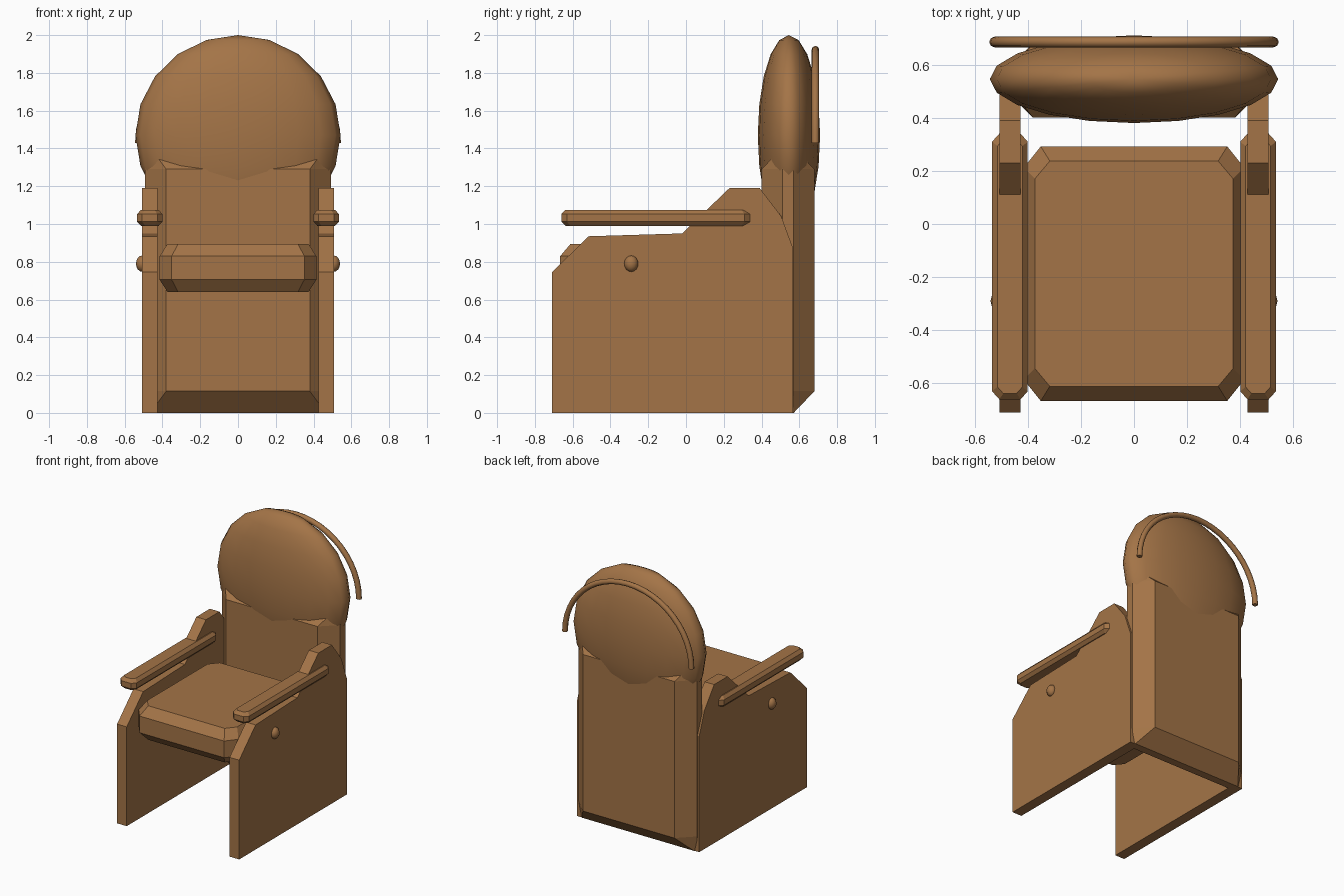
import bpy, bmesh, math
from mathutils import Matrix

cube = bpy.data.objects.get("Cube")
if cube:
    bpy.data.objects.remove(cube, do_unlink=True)

# One warm brown for every part
brown = bpy.data.materials.new("warm_brown")
brown.use_nodes = True
colour = (0.37, 0.175, 0.063, 1)
brown.diffuse_color = colour
brown.node_tree.nodes["Principled BSDF"].inputs["Base Color"].default_value = colour


def finish(name, bm, smooth=False):
    bmesh.ops.recalc_face_normals(bm, faces=bm.faces[:])
    for f in bm.faces:
        f.smooth = smooth
    mesh = bpy.data.meshes.new(name)
    bm.to_mesh(mesh)
    bm.free()
    mesh.materials.append(brown)
    obj = bpy.data.objects.new(name, mesh)
    bpy.context.collection.objects.link(obj)
    return obj


def bridge(bm, rings):
    """Skin a stack of matching rings and cap both ends."""
    loops = [[bm.verts.new(p) for p in ring] for ring in rings]
    for a, b in zip(loops, loops[1:]):
        for i in range(len(a)):
            j = (i + 1) % len(a)
            bm.faces.new((a[i], a[j], b[j], b[i]))
    bm.faces.new(loops[0])
    bm.faces.new(loops[-1])


def octagon(cx, cy, hx, hy, cut_x, cut_y, z):
    """Rectangle with cut corners at height z."""
    quarter = [(hx, hy - cut_y), (hx - cut_x, hy)]
    pts = quarter + [(-x, y) for x, y in reversed(quarter)]
    pts += [(-x, -y) for x, y in pts]
    return [(cx + x, cy + y, z) for x, y in pts]


def chamfered_block(name, centre, half, cut, inset, inner_cut, heights):
    """Block with cut upright corners and chamfered top and bottom."""
    outer = (*half, *cut)
    inner = (half[0] - inset[0], half[1] - inset[1], *inner_cut)
    bm = bmesh.new()
    bridge(bm, [octagon(*centre, *size, z)
                for size, z in zip((inner, outer, outer, inner), heights)])
    return finish(name, bm)


def ellipsoid(name, centre, radii, segments, rings):
    bm = bmesh.new()
    bmesh.ops.create_uvsphere(bm, u_segments=segments, v_segments=rings, radius=1,
                              matrix=Matrix.LocRotScale(centre, None, radii))
    return finish(name, bm, True)


# Seat cushion and backrest
chamfered_block("seat", (0, -0.187), (0.415, 0.479), (0.064, 0.08),
                (0.042, 0.055), (0.056, 0.067), (0.64, 0.705, 0.83, 0.895))
chamfered_block("backrest", (0, 0.54), (0.492, 0.14), (0.112, 0.11),
                (0.015, 0.11), (0.012, 0.01), (0, 0.115, 1.29, 1.405))

# Round headrest
ellipsoid("headrest", (0, 0.545, 1.47), (0.543, 0.165, 0.53), 20, 10)

# Side panels, armrests and side buttons, one for each side
panel_profile = [(-0.71, 0), (-0.71, 0.745), (-0.515, 0.935), (-0.02, 0.95), (0.23, 1.19),
                 (0.39, 1.19), (0.505, 1.04), (0.567, 0.87), (0.567, 0)]
for side, s in (("left", 1), ("right", -1)):
    bm = bmesh.new()
    bridge(bm, [[(s * x, y, z) for y, z in panel_profile] for x in (0.427, 0.507)])
    finish(side + "_side_panel", bm)
    chamfered_block(side + "_armrest", (s * 0.467, -0.16), (0.067, 0.5), (0.027, 0.03),
                    (0.02, 0.022), (0.022, 0.025), (0.99, 1.012, 1.052, 1.075))
    ellipsoid(side + "_button", (s * 0.507, -0.29, 0.79), (0.033, 0.037, 0.043), 12, 8)

# Arched rail behind the headrest
bm = bmesh.new()
rings = []
for i in range(25):
    a = math.pi * i / 24
    ring = []
    for k in range(8):
        t = math.tau * k / 8
        r = 0.02 * math.cos(t)
        ring.append(((0.525 + r) * math.cos(a), 0.685 + 0.02 * math.sin(t),
                     1.43 + (0.493 + r) * math.sin(a)))
    rings.append(ring)
bridge(bm, rings)
rail = finish("back_rail", bm, True)
for f in rail.data.polygons:
    if len(f.vertices) > 4:
        f.use_smooth = False
